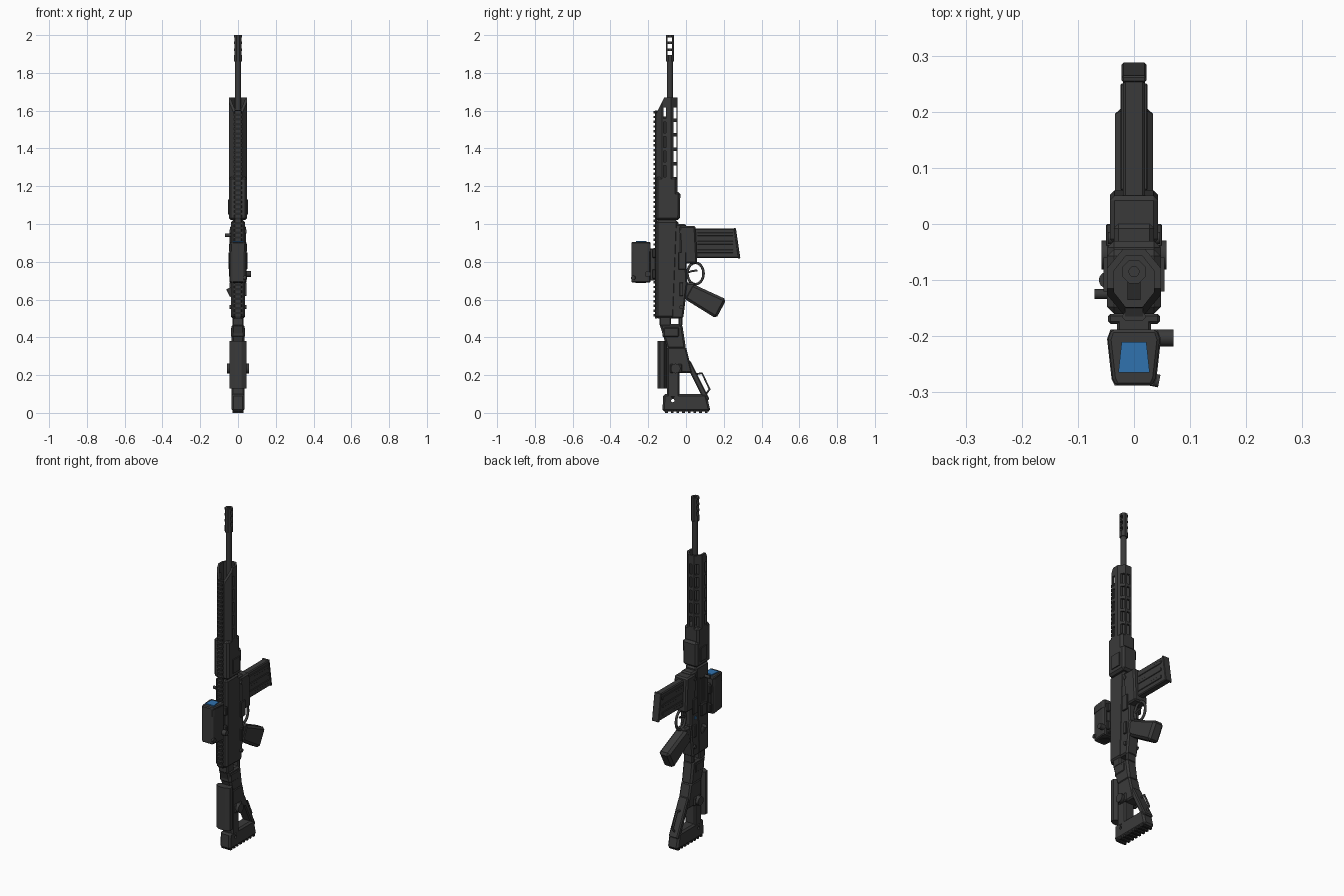
import bpy, bmesh, math
from mathutils import Vector

cube = bpy.data.objects.get("Cube")
if cube:
    bpy.data.objects.remove(cube, do_unlink=True)


def material(name, *rgb):
    m = bpy.data.materials.new(name)
    m.use_nodes = True
    m.diffuse_color = (*rgb, 1)
    m.node_tree.nodes["Principled BSDF"].inputs["Base Color"].default_value = (*rgb, 1)
    return m


GREY = material("dark grey", .042, .042, .042)
BLACK = material("near black", .022, .022, .022)
BLUE = material("lens blue", .03, .17, .43)


def finish(name, bm, mat, bevel=0):
    bmesh.ops.recalc_face_normals(bm, faces=bm.faces)
    mesh = bpy.data.meshes.new(name)
    bm.to_mesh(mesh)
    bm.free()
    mesh.materials.append(mat)
    ob = bpy.data.objects.new(name, mesh)
    bpy.context.collection.objects.link(ob)
    if bevel:
        mod = ob.modifiers.new("edge", "BEVEL")
        mod.width, mod.segments = bevel, 1
    return ob


def hull(name, points, mat=GREY, bevel=0):
    """Convex solid around the points, with flat faces merged."""
    bm = bmesh.new()
    for p in points:
        bm.verts.new(p)
    bmesh.ops.convex_hull(bm, input=bm.verts)
    bmesh.ops.dissolve_limit(bm, angle_limit=.01, verts=bm.verts, edges=bm.edges)
    return finish(name, bm, mat, bevel)


def plate(name, half, profile, mat=GREY, bevel=0, x=0):
    """Side profile of (y, z) points thickened across x."""
    return hull(name, [(x + s * half, y, z) for s in (-1, 1) for y, z in profile], mat, bevel)


def block(name, half, y, z, mat=GREY, bevel=0, x=0):
    return plate(name, half, [(a, b) for a in y for b in z], mat, bevel, x)


def slab(name, half, bottom, low, top, high, bevel=0):
    """Tapered solid: y range low at height bottom, y range high at height top."""
    return plate(name, half, [(y, bottom) for y in low] + [(y, top) for y in high], GREY, bevel)


def strut(name, half, start, end, width, end_width, bevel=0):
    """Bar in the side plane between two (y, z) points."""
    a, b = Vector(start), Vector(end)
    across = (b - a).orthogonal().normalized()
    corners = [p + across * s * w / 2 for p, w in ((a, width), (b, end_width)) for s in (-1, 1)]
    return plate(name, half, corners, GREY, bevel)


def column(name, outline, z, mat=GREY, bevel=0):
    """Outline of (x, y) points, mirrored in x and raised along z."""
    return hull(name, [(s * x, y, h) for s in (-1, 1) for x, y in outline for h in z], mat, bevel)


def octagon(name, half, y, z, mat=GREY):
    mid, depth = sum(y) / 2, (y[1] - y[0]) / 2
    turns = [(i + .5) * math.tau / 8 for i in range(8)]
    grow = 1 / math.cos(math.pi / 8)
    return column(name, [(half * grow * math.cos(t), mid + depth * grow * math.sin(t))
                         for t in turns], z, mat)


def rod(name, start, end, radius, sides=16):
    a, b = Vector(start), Vector(end)
    bm = bmesh.new()
    bmesh.ops.create_cone(bm, cap_ends=True, segments=sides, radius1=radius,
                          radius2=radius, depth=(b - a).length)
    ob = finish(name, bm, GREY)
    ob.location = (a + b) / 2
    ob.rotation_euler = (b - a).to_track_quat("Z", "Y").to_euler()
    for p in ob.data.polygons:
        p.use_smooth = len(p.vertices) == 4
    return ob


def wire(name, path, radius, closed=False):
    curve = bpy.data.curves.new(name, "CURVE")
    curve.dimensions, curve.bevel_depth, curve.bevel_resolution = "3D", radius, 1
    spline = curve.splines.new("POLY")
    spline.points.add(len(path) - 1)
    for point, (y, z) in zip(spline.points, path):
        point.co = (0, y, z, 1)
    spline.use_cyclic_u = closed
    curve.materials.append(GREY)
    bpy.context.collection.objects.link(bpy.data.objects.new(name, curve))


def cut(ob, cutters):
    """Subtract the cutters, bake the result and drop the cutters."""
    for c in cutters:
        c.hide_render = True
        mod = ob.modifiers.new("cut", "BOOLEAN")
        mod.object, mod.operation, mod.solver = c, "DIFFERENCE", "EXACT"
    graph = bpy.context.evaluated_depsgraph_get()
    baked = bpy.data.meshes.new_from_object(ob.evaluated_get(graph))
    ob.modifiers.clear()
    ob.data = baked
    for c in cutters:
        bpy.data.objects.remove(c, do_unlink=True)


# Shared lines: bore axis, sight line, underside of the handguard, ends of the main sections
BORE, SIGHT, UNDER = -.085, -.16, -.045
BUTT, RECEIVER, GUARD, NOSE, MUZZLE = .1, .5, 1.02, 1.67, 2
WIDE = .048

# Barrel and muzzle brake
rod("barrel", (0, BORE, GUARD), (0, BORE, MUZZLE - .12), .016)
brake = octagon("muzzle_brake", .021, (BORE - .021, BORE + .021), (MUZZLE - .14, MUZZLE))
ports = [block("port", WIDE, (BORE - .012, BORE + .012), (z, z + .022))
         for z in [MUZZLE - .035 * k for k in (1, 2, 3)]]
cut(brake, ports + [rod("bore", (0, BORE, MUZZLE - .05), (0, BORE, MUZZLE + .05), .009)])

# Handguard: hollow octagonal tube with slots and a raked front
handguard = octagon("handguard", WIDE, (SIGHT, UNDER), (GUARD + .2, NOSE))
cutters = [octagon("hollow", WIDE - .012, (SIGHT + .012, UNDER - .012), (GUARD + .22, NOSE + .1)),
           plate("rake", WIDE * 2, [(-.2, 1.5), (-.2, 1.7), (-.1, 1.7)])]
for i in range(5):
    slot = (1.25 + i * .077, 1.31 + i * .077)
    cutters += [block("side_slot", WIDE * 2, (-.067, -.05), slot),
                block("upper_slot", WIDE * 2, (-.12, -.105), slot),
                block("lower_slot", .009, (-.07, 0), slot)]
cut(handguard, cutters)
block("gas_tube", .012, (-.135, -.1), (GUARD, NOSE - .1), BLACK)
block("handguard_rear", WIDE, (SIGHT, UNDER), (GUARD, GUARD + .23), bevel=.012)
slab("handguard_bulge", WIDE, GUARD, (-.1, -.032), GUARD + .15, (-.1, -.03), bevel=.012)

# Toothed sight rail along the whole length
block("rail_base", .016, (SIGHT - .005, SIGHT + .01), (RECEIVER, NOSE - .07), BLACK)
pitch = .025
for i in range(44):
    z = RECEIVER + .01 + i * pitch
    column("rail_tooth", [(.016, SIGHT - .012), (.022, SIGHT - .005), (.016, SIGHT + .003)],
           (z, z + pitch / 2))

# Receiver, magazine well and controls
slab("upper_receiver", .038, RECEIVER, (SIGHT, -.06), GUARD, (SIGHT, -.04), bevel=.012)
slab("lower_receiver", .036, RECEIVER, (-.08, -.015), .7, (-.08, .01), bevel=.008)
slab("receiver_middle", .036, .68, (-.08, .005), GUARD - .02, (-.08, 0), bevel=.008)
slab("magazine_well", .043, .79, (-.03, .06), .99, (-.035, .05), bevel=.008)
block("ejection_port", .003, (-.125, -.075), (.8, .94), BLACK, x=-.037)
block("port_cover", .004, (-.072, -.058), (.79, .95), x=-.04)
block("case_deflector", .012, (-.13, -.08), (.72, .79), bevel=.004, x=-.036)
rod("charging_arm", (0, BORE - .04, .94), (-.07, BORE - .04, .94), .009)
rod("forward_knob", (-.03, -.1, .62), (-.05, -.1, .66), .014)
block("safety_mark", .003, (-.04, -.026), (.72, .735), BLUE, x=-.036)
for z in (.56, .96):
    rod("takedown_pin", (-.046, -.025, z), (.046, -.025, z), .011, sides=10)
for s in (-1, 1):
    block("selector_lever", .006, (-.035, -.015), (.62, .69), bevel=.002, x=s * .04)
    block("bolt_catch", .005, (-.04, 0), (.76, .85), bevel=.002, x=s * .045)
    block("clamp_plate", .004, (-.12, -.06), (GUARD + .03, GUARD + .11), x=s * .05)

# Magazine with ribs
slab("magazine", .02, .82, (.04, .286), .975, (.04, .262), bevel=.005)
strut("magazine_floor", .022, (.282, .817), (.258, .978), .012, .012, bevel=.003)
for z in (.855, .9, .945):
    block("magazine_rib", .024, (.06, .25), (z - .009, z + .009), bevel=.002)

# Trigger, guard ring and grip
ring = [i * math.tau / 20 for i in range(20)]
wire("trigger_guard", [(.05 + .043 * math.cos(t), .738 + .057 * math.sin(t)) for t in ring],
     .008, closed=True)
wire("trigger", [(0, .74), (.03, .75), (.06, .755)], .006)
strut("grip", .034, (.01, .645), (.187, .55), .09, .115, bevel=.013)
block("grip_tang", .03, (-.02, .05), (.61, .69), bevel=.01)

# Skeleton stock: wrist, spine, diagonal brace and butt around an open window
slab("stock_wrist", .034, .34, (-.1, 0), RECEIVER - .03, (-.14, -.02), bevel=.01)
block("stock_hinge", .03, (-.14, -.08), (RECEIVER - .04, RECEIVER + .02), bevel=.006)
block("stock_hinge_lower", .03, (-.04, -.018), (RECEIVER - .04, RECEIVER + .02), bevel=.006)
block("stock_collar", .038, (-.125, -.03), (.395, .46), bevel=.012)
slab("stock_neck", .034, .21, (-.1, .035), .35, (-.1, 0), bevel=.008)
block("stock_spine", .034, (-.1, -.035), (BUTT - .02, .23), bevel=.008)
strut("stock_brace", .03, (.01, .27), (.112, .065), .03, .03, bevel=.006)
butt = slab("stock_butt", .034, .008, (-.125, .13), BUTT, (-.12, .108), bevel=.01)
cut(butt, [rod("hole", (-WIDE, -.07, z), (WIDE, -.07, z), .009, sides=10) for z in (.065, .088)])
for i in range(8):
    y = -.11 + i * .03
    block("butt_ridge", .03, (y, y + .014), (0, .014), BLACK)
octagon("cheek_rest", .045, (-.152, -.1), (.13, .38))
rod("cheek_knob", (-.058, -.055, .235), (.058, -.055, .235), .026, sides=12)
block("knob_plate", .042, (BORE, -.02), (.21, .26), bevel=.006)
wire("sling_loop", [(.05, .205), (.085, .21), (.125, .125), (.105, .1)], .006)

# Optic on its rail mount
BACK, FRONT, FOOT, CROWN = -.188, -.288, .69, .905
body = [(.032, FRONT), (.038, FRONT + .012), (.046, BACK - .017), (.04, BACK)]
column("optic_body", body, (FOOT, CROWN), bevel=.005)
column("optic_hood", [(x + .002, y) for x, y in body], (CROWN - .05, CROWN - .01))
column("front_lens", [(.022, -.21), (.028, -.265)], (CROWN - .001, CROWN + .006), BLUE)
octagon("rear_lens", .026, (-.268, -.212), (FOOT - .003, FOOT + .005), BLACK)
block("optic_mount", .03, (BACK - .005, SIGHT), (.7, .87), bevel=.004)
for z in (.71, .82):
    block("mount_clamp", .046, (-.178, SIGHT), (z, z + .05), bevel=.004)
rod("adjust_knob", (0, -.203, .735), (.07, -.203, .735), .016, sides=10)
rod("battery_cap", (.02, -.275, .715), (.045, -.28, .715), .012, sides=10)
